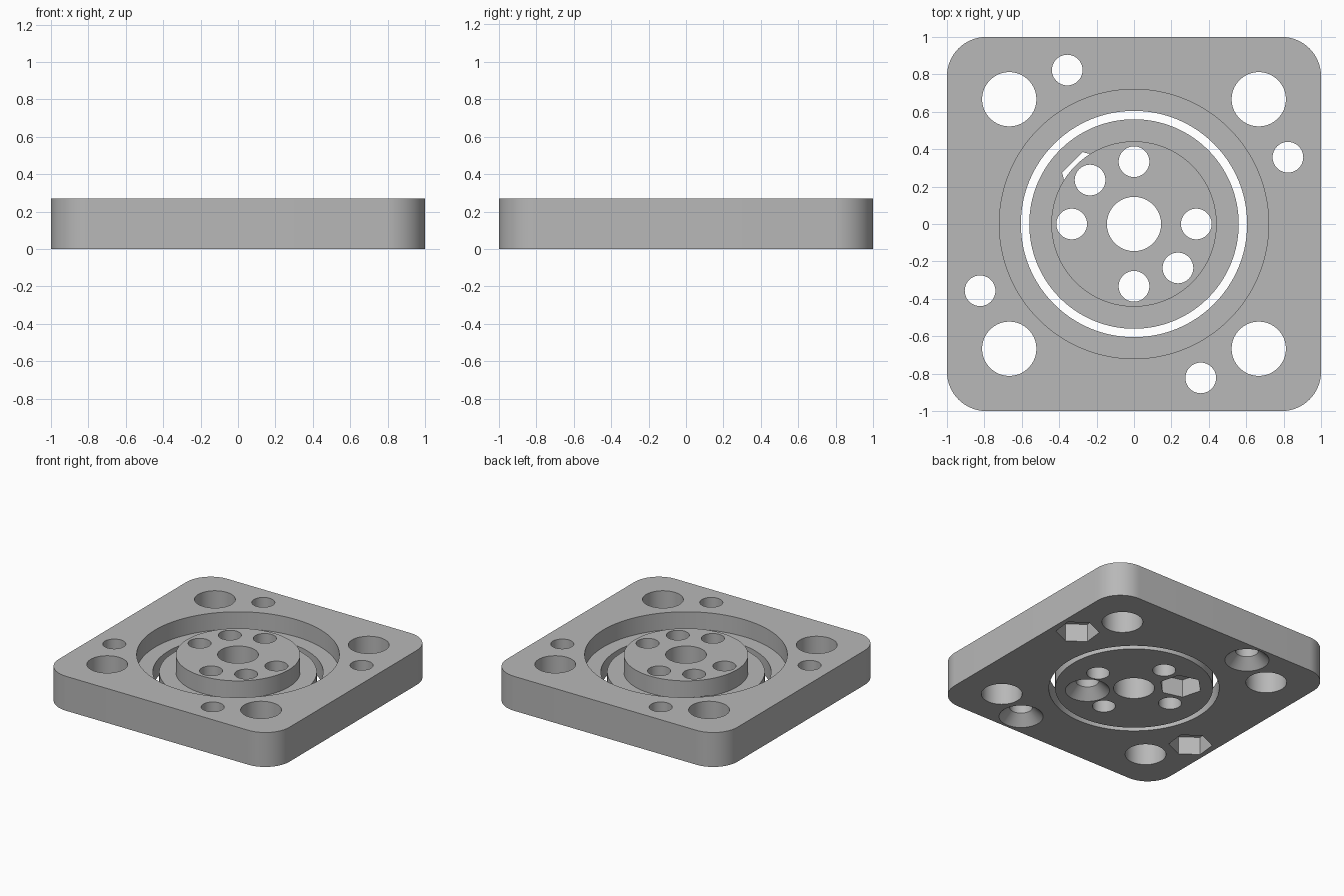
import bpy, bmesh, math

cube = bpy.data.objects.get("Cube")
if cube:
    bpy.data.objects.remove(cube, do_unlink=True)

HEIGHT, FLOOR = 0.27, 0.135
BELOW, ABOVE = -0.1, 0.4      # cutter overshoot
HOLE, BORE = 0.082, 0.145

steel = bpy.data.materials.new("grey metal")
steel.use_nodes = True
grey = (0.48, 0.48, 0.48, 1)
steel.diffuse_color = grey
steel.node_tree.nodes["Principled BSDF"].inputs["Base Color"].default_value = grey


def add_object(name, bm):
    bmesh.ops.recalc_face_normals(bm, faces=bm.faces)
    mesh = bpy.data.meshes.new(name)
    bm.to_mesh(mesh)
    bm.free()
    mesh.materials.append(steel)
    obj = bpy.data.objects.new(name, mesh)
    bpy.context.collection.objects.link(obj)
    return obj


def turned(name, profile, x=0, y=0, sides=64, turn=0):
    """Solid of revolution from (radius, z) points, capped at both ends."""
    bm = bmesh.new()
    rings = []
    for r, z in profile:
        angles = [turn + math.tau * i / sides for i in range(sides)]
        rings.append([bm.verts.new((x + r * math.cos(a), y + r * math.sin(a), z)) for a in angles])
    for low, high in zip(rings, rings[1:]):
        for i in range(sides):
            j = (i + 1) % sides
            bm.faces.new((low[i], low[j], high[j], high[i]))
    bm.faces.new(rings[0])
    bm.faces.new(rings[-1])
    return add_object(name, bm)


def cut(target, cutter):
    """Subtract the cutter from the target, then discard the cutter."""
    mod = target.modifiers.new("cut", 'BOOLEAN')
    mod.operation, mod.solver, mod.object = 'DIFFERENCE', 'EXACT', cutter
    graph = bpy.context.evaluated_depsgraph_get()
    mesh = bpy.data.meshes.new_from_object(target.evaluated_get(graph))
    target.modifiers.clear()
    target.data = mesh
    bpy.data.objects.remove(cutter, do_unlink=True)


def drill(target, x, y, radius=HOLE):
    cut(target, turned("drill", [(radius, BELOW), (radius, ABOVE)], x, y))


def countersink(target, x, y):
    profile = [(HOLE + 0.175, BELOW), (HOLE, 0.075), (HOLE, ABOVE)]
    cut(target, turned("countersink", profile, x, y))


def nut_pocket(target, x, y, turn):
    drill(target, x, y)
    cut(target, turned("hex_cutter", [(0.155, BELOW), (0.155, 0.14)], x, y, 6, turn))


# Square plate with rounded corners
bm = bmesh.new()
bmesh.ops.create_cube(bm, size=2)
for v in bm.verts:
    v.co.z = HEIGHT if v.co.z > 0 else 0
uprights = [e for e in bm.edges if abs(e.verts[0].co.z - e.verts[1].co.z) > 0.1]
bmesh.ops.bevel(bm, geom=uprights, offset=0.21, segments=16, profile=0.5, affect='EDGES')
plate = add_object("outer_plate", bm)

# Stepped central opening of the plate
cut(plate, turned("opening", [(0.605, BELOW), (0.605, FLOOR), (0.72, FLOOR), (0.72, ABOVE)], sides=128))

# Corner bores, then countersunk holes and nut pockets along the rim
for sx in (-1, 1):
    for sy in (-1, 1):
        drill(plate, sx * 0.667, sy * 0.667, BORE)
for s in (-1, 1):
    countersink(plate, -s * 0.357, s * 0.823)
    nut_pocket(plate, s * 0.823, s * 0.357, math.atan2(0.357, 0.823))

# Stepped inner disc with a raised boss
disc = turned("inner_disc", [(0.56, 0), (0.56, FLOOR), (0.442, FLOOR), (0.442, HEIGHT)], sides=128)
drill(disc, 0, 0, BORE)
for s in (-1, 1):
    drill(disc, s * 0.333, 0)
    drill(disc, 0, s * 0.333)
countersink(disc, 0.235, -0.235)
nut_pocket(disc, -0.235, 0.235, math.radians(135 + 30))

# Smooth round walls, sharp edges
bpy.ops.object.select_all(action='DESELECT')
for part in (plate, disc):
    part.select_set(True)
bpy.context.view_layer.objects.active = plate
bpy.ops.object.shade_smooth_by_angle(angle=math.radians(30))
